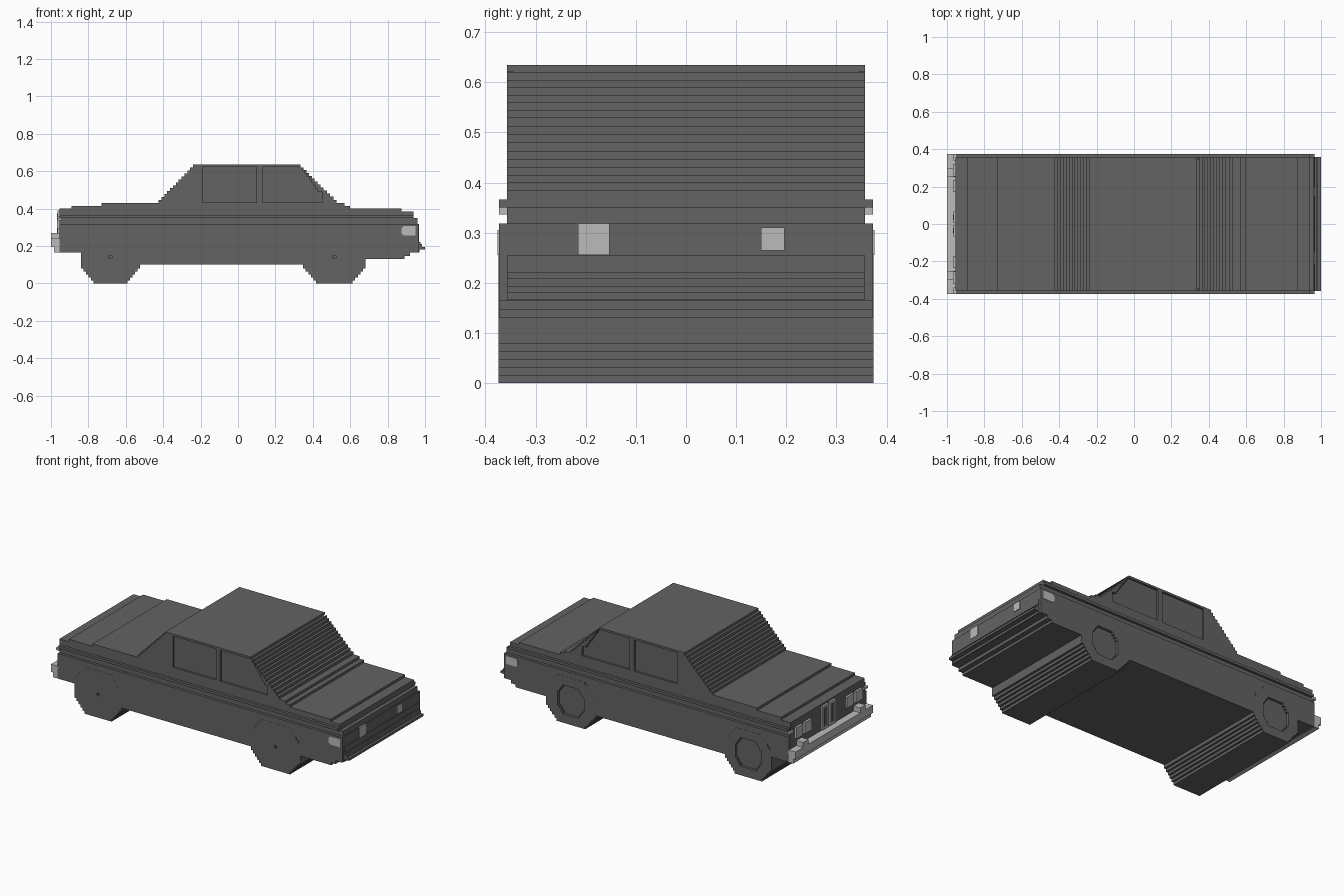
import bpy
import bmesh

if "Cube" in bpy.data.objects:
    bpy.data.objects.remove(bpy.data.objects["Cube"], do_unlink=True)

STEP = 0.0159          # height of one block step
WIDE, NARROW = 0.373, 0.357


def material(name, value):
    m = bpy.data.materials.new(name)
    m.use_nodes = True
    colour = (value, value, value, 1)
    m.diffuse_color = colour
    m.node_tree.nodes["Principled BSDF"].inputs["Base Color"].default_value = colour
    return m


DARK = material("dark grey", 0.125)
LIGHT = material("light grey", 0.50)


def prism_into(bm, pts, a, b, axis="y"):
    """Extrude a flat outline from a to b along the y or x axis."""
    def place(p, d):
        return (p[0], d, p[1]) if axis == "y" else (d, p[0], p[1])
    lo = [bm.verts.new(place(p, a)) for p in pts]
    hi = [bm.verts.new(place(p, b)) for p in pts]
    bm.faces.new(lo)
    bm.faces.new(hi[::-1])
    for i in range(len(pts)):
        j = (i + 1) % len(pts)
        bm.faces.new((lo[i], hi[i], hi[j], lo[j]))


def make(name, mat, prisms):
    bm = bmesh.new()
    for p in prisms:
        prism_into(bm, *p)
    bmesh.ops.recalc_face_normals(bm, faces=bm.faces)
    mesh = bpy.data.meshes.new(name)
    bm.to_mesh(mesh)
    bm.free()
    mesh.materials.append(mat)
    ob = bpy.data.objects.new(name, mesh)
    bpy.context.scene.collection.objects.link(ob)
    return ob


def rect(x0, x1, z0, z1):
    return [(x0, z0), (x1, z0), (x1, z1), (x0, z1)]


def stairs(p, q, run_first=True):
    """Staircase between two corners, excluding the last one."""
    n = max(1, round(abs(q[1] - p[1]) / STEP))
    out = []
    for i in range(n):
        x0, x1 = (p[0] + (q[0] - p[0]) * k / n for k in (i, i + 1))
        z0, z1 = (p[1] + (q[1] - p[1]) * k / n for k in (i, i + 1))
        out += [(x0, z0), (x1, z0) if run_first else (x0, z1)]
    return out


def octagon(cx, cz, w, h, k=0.5):
    """Stepped octagon with half width w and half height h."""
    a, b = w * k, h * 0.33
    out = stairs((cx + a, cz - h), (cx + w, cz - b))
    out += [(cx + w, cz - b)] + stairs((cx + w, cz + b), (cx + a, cz + h), False)
    out += [(cx + a, cz + h)]
    return out + [(2 * cx - x, z) for x, z in out[::-1]]


def cut(ob, cutter):
    mod = ob.modifiers.new("recesses", "BOOLEAN")
    mod.operation = "DIFFERENCE"
    mod.solver = "EXACT"
    mod.object = cutter


# Lower body, full width, with stepped tail underside
lower = [(-0.955, 0.165), (-0.70, 0.165), (-0.70, 0.10), (0.52, 0.10), (0.52, 0.13),
         (0.89, 0.13), (0.89, 0.146), (0.92, 0.146), (0.92, 0.165), (0.965, 0.165),
         (0.965, 0.318), (-0.955, 0.318)]
lower_body = make("lower_body", DARK, [(lower, -WIDE, WIDE)])

# Upper body and cabin as one stepped outline
upper = [(-0.955, 0.30), (0.96, 0.30), (0.96, 0.35), (0.937, 0.35), (0.937, 0.385),
         (0.875, 0.385), (0.875, 0.40), (0.60, 0.40), (0.60, 0.415), (0.57, 0.415),
         (0.57, 0.43)]
upper += stairs((0.545, 0.43), (0.44, 0.53)) + stairs((0.44, 0.53), (0.335, 0.635))
upper += [(0.335, 0.635), (-0.24, 0.635)]
upper += stairs((-0.24, 0.635), (-0.44, 0.43), False)
upper += [(-0.44, 0.43), (-0.73, 0.43), (-0.73, 0.415), (-0.89, 0.415),
          (-0.89, 0.40), (-0.955, 0.40)]
upper_body = make("upper_body", DARK, [(upper, -NARROW, NARROW)])

# Waist moulding along both sides
make("waist_moulding", DARK,
     [(rect(-0.95, 0.937, 0.35, 0.366), s * 0.34, s * WIDE) for s in (-1, 1)])

# Window recesses
front_window = stairs((-0.225, 0.62), (-0.42, 0.432), False) + [(-0.42, 0.432), (-0.225, 0.432)]
rear_window = [(0.13, 0.432), (0.45, 0.432), (0.45, 0.49)]
rear_window += stairs((0.435, 0.49), (0.345, 0.62)) + [(0.345, 0.622), (0.13, 0.622)]
windows = [front_window, rect(-0.19, 0.10, 0.432, 0.622), rear_window]
window_cutter = make("window_cutter", DARK,
                     [(w, s * (NARROW - 0.012), s * 0.45) for w in windows for s in (-1, 1)])
cut(upper_body, window_cutter)

# Wheels run across the full width
WHEELS = [("front_wheels", -0.682, 0.157), ("rear_wheels", 0.515, 0.167)]
hub_cutter = make("hub_cutter", DARK,
                  [(octagon(x, 0.142, 0.088, 0.088), NARROW + 0.001, 0.45) for _, x, _ in WHEELS]
                  + [(rect(x - 0.008, x + 0.008, 0.132, 0.148), -0.45, -NARROW - 0.001)
                     for _, x, _ in WHEELS])
cut(lower_body, hub_cutter)
for name, x, w in WHEELS:
    cut(make(name, DARK, [(octagon(x, 0.142, w, 0.142), -0.374, 0.374)]), hub_cutter)

for helper in (window_cutter, hub_cutter):
    helper.hide_render = True
    helper.hide_viewport = True
    helper.display_type = "WIRE"

# Rear bumper lip
lip = [(0.93, 0.166), (0.97, 0.166), (0.97, 0.18), (1.0, 0.18), (1.0, 0.194), (0.985, 0.194),
       (0.985, 0.21), (0.975, 0.21), (0.975, 0.222), (0.969, 0.222), (0.969, 0.255), (0.93, 0.255)]
make("rear_bumper", DARK, [(lip, -NARROW, NARROW)])

# Front bumper with two guards
make("front_bumper", LIGHT, [
    (rect(-1.0, -0.95, 0.194, 0.24), -WIDE, WIDE),
    (rect(-0.985, -0.95, 0.165, 0.194), -WIDE, WIDE)])
make("bumper_guards", LIGHT,
     [(rect(-1.0, -0.95, 0.24, 0.27), min(s * 0.25, s * 0.30), max(s * 0.25, s * 0.30))
      for s in (-1, 1)])

# Twin headlamps each side and corner markers
lamps = []
for s in (-1, 1):
    for a, b in ((0.17, 0.235), (0.255, 0.32)):
        lamps.append((rect(s * a, s * b, 0.29, 0.358), -0.968, -0.95, "x"))
make("headlamps", LIGHT, lamps)
make("corner_markers", LIGHT,
     [(rect(s * 0.34, s * WIDE, 0.336, 0.35), -0.966, -0.945, "x") for s in (-1, 1)])

# Central grille: two upright frames with dark slots
make("grille_frames", LIGHT,
     [(rect(s * 0.006, s * 0.066, 0.245, 0.39), -0.966, -0.95, "x") for s in (-1, 1)])
make("grille_slots", DARK,
     [(rect(s * 0.022, s * 0.050, 0.262, 0.374), -0.968, -0.962, "x") for s in (-1, 1)])

# Tail lamps on the flanks
lamp_outline = [(0.873, 0.268), (0.885, 0.256), (0.95, 0.256), (0.95, 0.306),
                (0.885, 0.306), (0.873, 0.294)]
make("side_tail_lamps", LIGHT,
     [(lamp_outline, s * 0.366, s * 0.3755) for s in (-1, 1)])

# Round lamps on the tail
make("round_tail_lamps", LIGHT, [
    (octagon(-0.184, 0.287, 0.031, 0.031), 0.96, 0.969, "x"),
    (octagon(0.173, 0.288, 0.023, 0.023), 0.96, 0.969, "x")])
